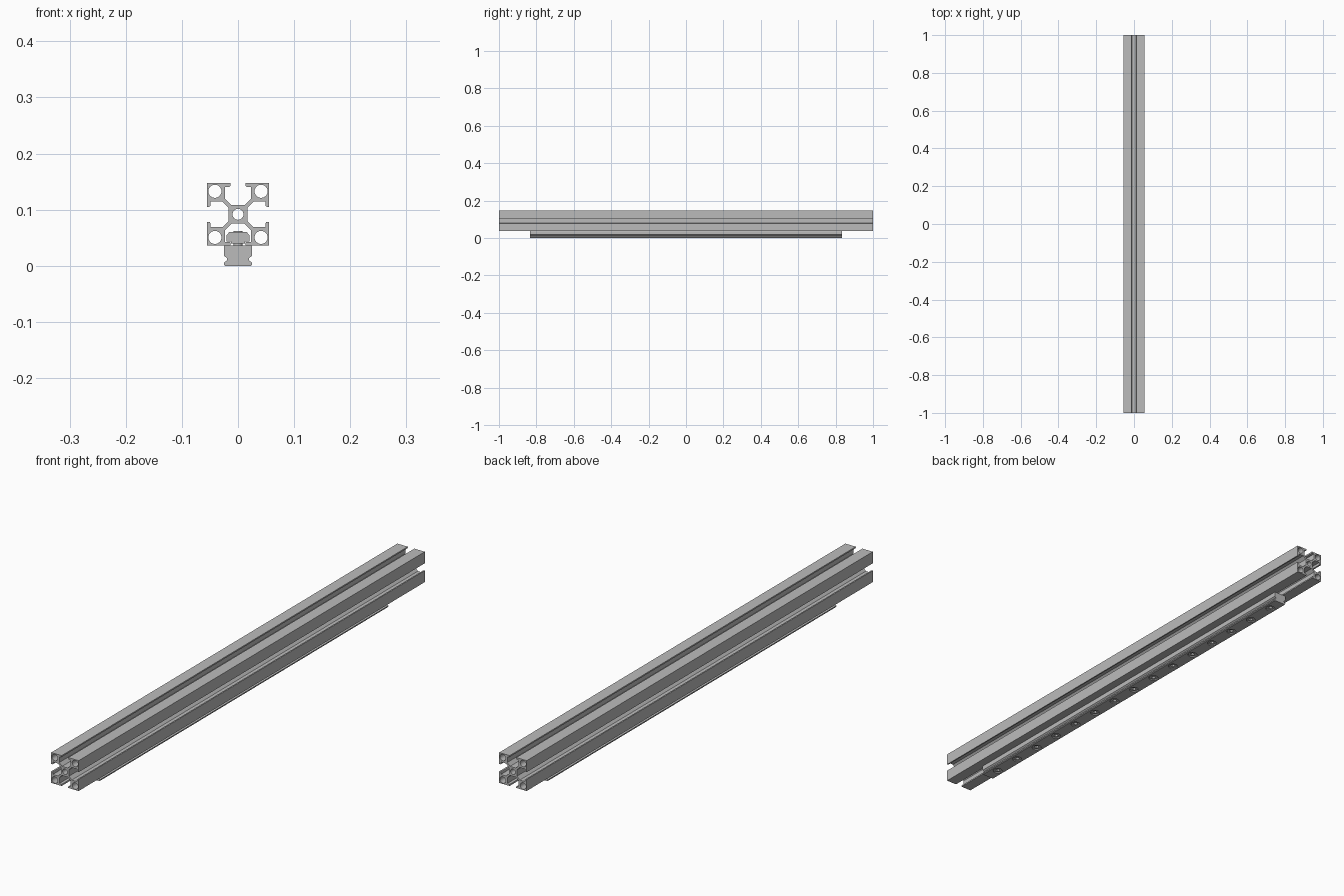
import bpy, bmesh, math

cube = bpy.data.objects.get("Cube")
if cube:
    bpy.data.objects.remove(cube, do_unlink=True)

MM = 2 / 360          # one millimetre in model units
LENGTH = 360
RAIL_LENGTH = 300
PITCH = 20
RAIL_TOP = 6.5
CENTRE = RAIL_TOP + 10

grey = bpy.data.materials.new("aluminium_grey")
grey.use_nodes = True
colour = (0.5, 0.5, 0.5, 1)
grey.diffuse_color = colour
grey.node_tree.nodes["Principled BSDF"].inputs["Base Color"].default_value = colour


def circle(cx, cy, r, n=32):
    return [(cx + r * math.cos(2 * math.pi * i / n),
             cy + r * math.sin(2 * math.pi * i / n)) for i in range(n)]


def mirrored(half):
    """Close a right-hand half outline across x = 0."""
    return half + [(-x, z) for x, z in reversed(half) if x > 0]


def extrude(name, loops, length, along_y=True, offset=(0, 0, 0)):
    """Fill the loops (inner ones become holes) and extrude them about the offset."""
    curve = bpy.data.curves.new(name, "CURVE")
    curve.dimensions = "2D"
    curve.fill_mode = "BOTH"
    curve.extrude = length * MM / 2
    for loop in loops:
        spline = curve.splines.new("POLY")
        spline.points.add(len(loop) - 1)
        for point, (x, y) in zip(spline.points, loop):
            point.co = (x * MM, y * MM, 0, 1)
        spline.use_cyclic_u = True
        spline.use_smooth = False
    obj = bpy.data.objects.new(name, curve)
    bpy.context.collection.objects.link(obj)
    select(obj)
    bpy.ops.object.convert(target="MESH")
    obj = bpy.context.object
    obj.name = name
    obj.location = [c * MM for c in offset]
    if along_y:
        obj.rotation_euler.x = math.pi / 2
    bpy.ops.object.transform_apply(location=True, rotation=True, scale=True)
    bm = bmesh.new()
    bm.from_mesh(obj.data)
    bmesh.ops.remove_doubles(bm, verts=bm.verts, dist=1e-6)
    bmesh.ops.recalc_face_normals(bm, faces=bm.faces)
    bm.to_mesh(obj.data)
    bm.free()
    obj.data.materials.clear()
    obj.data.materials.append(grey)
    return obj


def select(obj):
    bpy.ops.object.select_all(action="DESELECT")
    obj.select_set(True)
    bpy.context.view_layer.objects.active = obj


def smooth(obj):
    select(obj)
    bpy.ops.object.shade_smooth_by_angle(angle=math.radians(30))


def cylinders(name, radius, bottom, top):
    """A row of upright cylinders, one at each rail hole."""
    bm = bmesh.new()
    for y in hole_positions:
        made = bmesh.ops.create_cone(bm, cap_ends=True, segments=32, radius1=radius * MM,
                                     radius2=radius * MM, depth=(top - bottom) * MM)
        bmesh.ops.translate(bm, verts=made["verts"],
                            vec=(0, y * MM, (top + bottom) / 2 * MM))
    mesh = bpy.data.meshes.new(name)
    bm.to_mesh(mesh)
    bm.free()
    obj = bpy.data.objects.new(name, mesh)
    bpy.context.collection.objects.link(obj)
    mesh.materials.append(grey)
    return obj


hole_positions = [(i - 7) * PITCH for i in range(15)]

# Slotted beam: one eighth of the outline, reflected and turned four times
eighth = [(0, 3), (2.1, 3), (4.1, 5), (4.1, 8.8), (2.9, 8.8), (2.5, 9), (2.4, 9.4),
          (2.4, 10), (10, 10)]
quarter = eighth + [(z, x) for x, z in reversed(eighth[1:-1])]
outline = []
for turn in range(4):
    for x, z in quarter:
        for _ in range(turn):
            x, z = z, -x
        outline.append((x, z))
bores = [circle(sx * 7.4, sz * 7.4, 2.1) for sx in (-1, 1) for sz in (-1, 1)]
beam = extrude("slotted_beam", [outline, circle(0, 0, 1.75)] + bores, LENGTH,
               offset=(0, 0, CENTRE))
smooth(beam)

# Linear rail under the beam, with grooved sides
rail_half = [(4.2, 0), (4.5, 0.4), (4.5, 1), (3.5, 1.8), (3.5, 2.4), (4.5, 3.2),
             (4.5, 6.2), (4.3, RAIL_TOP)]
rail = extrude("linear_rail", [mirrored(rail_half)], RAIL_LENGTH)

# Counterbored mounting holes
for name, radius, bottom, top in (("counterbore", 3, -1, 3.5), ("bolt_hole", 1.75, 2, 8)):
    cutter = cylinders(name, radius, bottom, top)
    cutter.hide_render = True
    cut = rail.modifiers.new(name, "BOOLEAN")
    cut.operation = "DIFFERENCE"
    cut.solver = "EXACT"
    cut.object = cutter
    select(rail)
    bpy.ops.object.modifier_apply(modifier=name)
    bpy.data.objects.remove(cutter, do_unlink=True)
smooth(rail)

# Screws: shanks, solid head bases and hex socket rims
smooth(cylinders("screw_shanks", 1.5, 3, 11.2))
smooth(cylinders("screw_head_bases", 2.75, 2, 3.5))
rim = extrude("screw_socket_rim", [circle(0, 0, 2.75), circle(0, 0, 1.4, 6)], 1.5,
              along_y=False, offset=(0, 0, 1.25))
smooth(rim)

# Slot nuts held inside the lower slot
nut_half = [(2.2, 7.2), (2.2, 7.8), (3.7, 7.8), (3.7, 9.8), (2.7, 10.9)]
nut = extrude("slot_nut", [mirrored(nut_half)], 8)

# Repeat the rim and nut at every hole
for part in (rim, nut):
    for y in hole_positions:
        if y:
            copy = part.copy()
            copy.location.y = y * MM
            bpy.context.collection.objects.link(copy)
